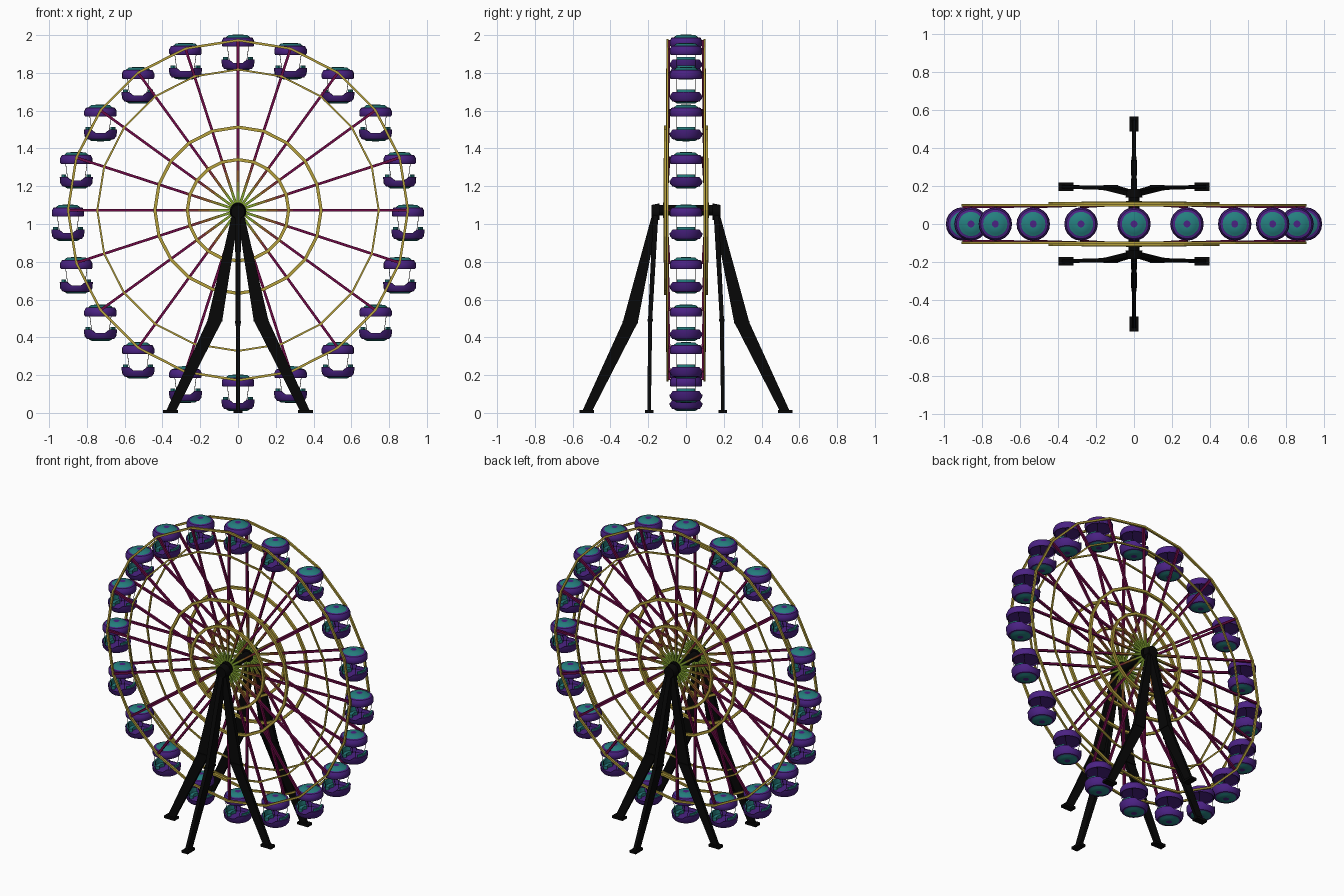
import bpy, bmesh, math
from mathutils import Vector, Matrix

if "Cube" in bpy.data.objects:
    bpy.data.objects.remove(bpy.data.objects["Cube"], do_unlink=True)

HUB = Vector((0, 0, 1.073))
COUNT = 20
RIM = 0.9


def material(name, r, g, b):
    m = bpy.data.materials.new(name)
    m.use_nodes = True
    m.diffuse_color = (r, g, b, 1)
    bsdf = m.node_tree.nodes["Principled BSDF"]
    bsdf.inputs["Base Color"].default_value = (r, g, b, 1)
    bsdf.inputs["Roughness"].default_value = 0.6
    return m


black = material("black steel", 0.002, 0.002, 0.002)
gold = material("gold", 0.46, 0.35, 0.045)
magenta = material("magenta", 0.15, 0.003, 0.058)
rust = material("rust red", 0.2, 0.025, 0.035)
orange = material("burnt orange", 0.25, 0.09, 0.02)
olive = material("olive", 0.26, 0.21, 0.025)
green = material("lime green", 0.22, 0.36, 0.03)
purple = material("purple", 0.07, 0.016, 0.23)
teal = material("teal", 0.018, 0.21, 0.21)


def finish(bm, name, mats, smooth=False):
    bmesh.ops.recalc_face_normals(bm, faces=bm.faces)
    mesh = bpy.data.meshes.new(name)
    bm.to_mesh(mesh)
    bm.free()
    for m in mats:
        mesh.materials.append(m)
    ob = bpy.data.objects.new(name, mesh)
    bpy.context.collection.objects.link(ob)
    if smooth:
        bpy.ops.object.select_all(action='DESELECT')
        ob.select_set(True)
        bpy.context.view_layer.objects.active = ob
        bpy.ops.object.shade_smooth_by_angle(angle=math.radians(40))
    return ob


def rod(bm, a, b, r1, r2, sides):
    a, b = Vector(a), Vector(b)
    d = b - a
    rot = d.to_track_quat('Z', 'Y').to_matrix().to_4x4()
    bmesh.ops.create_cone(bm, cap_ends=True, segments=sides, radius1=r1, radius2=r2,
                          depth=d.length, matrix=Matrix.Translation((a + b) / 2) @ rot)


def square_bar(bm, a, b, half, mat):
    """Square bar between two points, one pair of sides facing along y."""
    across = (b - a).cross(Vector((0, 1, 0))).normalized() * half
    depth = across.cross(b - a).normalized() * half
    ends = [[bm.verts.new(p + u * across + v * depth) for u, v in ((-1, -1), (1, -1), (1, 1), (-1, 1))]
            for p in (a, b)]
    for k in range(4):
        j = (k + 1) % 4
        bm.faces.new((ends[0][k], ends[0][j], ends[1][j], ends[1][k])).material_index = mat


def box(bm, centre, size):
    bmesh.ops.create_cube(bm, size=1, matrix=Matrix.Translation(centre) @ Matrix.Diagonal((*size, 1)))


def lathe(bm, profile, sides, start=0, sweep=math.tau, mats=None, closed=False, lift=None):
    """Turn (radius, z) points about z; a partial sweep gets end caps."""
    full = sweep > 6.28
    columns = []
    for i in range(sides if full else sides + 1):
        a = start + sweep * i / sides
        columns.append([bm.verts.new((r * math.cos(a), r * math.sin(a), z + (lift(a, k) if lift else 0)))
                        for k, (r, z) in enumerate(profile)])
    n = len(profile)
    for i in range(sides):
        c, d = columns[i], columns[(i + 1) % len(columns)]
        for k in range(n if closed else n - 1):
            j = (k + 1) % n
            f = bm.faces.new((c[k], d[k], d[j], c[j]))
            f.material_index = mats[k] if mats else 0
    if not full:
        bm.faces.new(columns[0])
        bm.faces.new(columns[-1][::-1])
    bmesh.ops.remove_doubles(bm, verts=bm.verts, dist=0.00005)


def rim_y(r):
    return 0.116 - 0.018 * r / RIM


# Wheel rings, one set on each face of the wheel
for side, label in ((-1, "front"), (1, "back")):
    for r, t, name in ((RIM, 0.0065, "outer_rim"), (0.745, 0.005, "second_rim"),
                       (0.44, 0.0085, "middle_ring"), (0.268, 0.0085, "inner_ring")):
        bm = bmesh.new()
        lathe(bm, [(r - t, -t), (r + t, -t), (r + t, t), (r - t, t)], COUNT, closed=True)
        ob = finish(bm, f"{label}_{name}", [gold])
        ob.rotation_euler.x = math.pi / 2
        ob.location = HUB + Vector((0, side * rim_y(r), 0))

    # Spokes run just inside the rings and change colour on their way out
    bm = bmesh.new()
    stops = (0.03, 0.1, 0.15, 0.21, 0.29, RIM)
    for i in range(COUNT):
        a = math.tau * i / COUNT
        points = [HUB + Vector((r * math.cos(a), side * (rim_y(r) - 0.008), r * math.sin(a))) for r in stops]
        for k in range(len(stops) - 1):
            square_bar(bm, points[k], points[k + 1], 0.007, k)
    finish(bm, f"{label}_spokes", [green, olive, orange, rust, magenta])

# Axle, hub discs and bearing blocks
bm = bmesh.new()
rod(bm, HUB + Vector((0, -0.17, 0)), HUB + Vector((0, 0.17, 0)), 0.028, 0.028, 16)
for s in (-1, 1):
    rod(bm, HUB + Vector((0, s * 0.098, 0)), HUB + Vector((0, s * 0.122, 0)), 0.042, 0.042, 16)
    rod(bm, HUB + Vector((0, s * 0.14, -0.008)), HUB + Vector((0, s * 0.183, -0.008)), 0.044, 0.036, 16)
finish(bm, "axle", [black], True)


def leg(name, path, widths, thicks, along_x):
    """Flat plate leg through horizontal sections, with a knee flange and a foot block."""
    bm = bmesh.new()
    rings = []
    for p, w, t in zip(path, widths, thicks):
        dx, dy = (w / 2, t / 2) if along_x else (t / 2, w / 2)
        rings.append([bm.verts.new((p[0] + sx * dx, p[1] + sy * dy, p[2]))
                      for sx, sy in ((-1, -1), (1, -1), (1, 1), (-1, 1))])
    for a, b in zip(rings, rings[1:]):
        for k in range(4):
            bm.faces.new((a[k], a[(k + 1) % 4], b[(k + 1) % 4], b[k]))
    bm.faces.new(rings[0])
    bm.faces.new(rings[-1])
    knee, sole = (widths[1], thicks[1] + 0.008, 0.012), (0.078, 0.045, 0.016)
    for centre, size in ((path[1], knee), ((path[-1][0], path[-1][1], 0.008), sole)):
        box(bm, centre, size if along_x else (size[1], size[0], size[2]))
    finish(bm, name, [black])


# Three bent legs on each side
for s, label in ((-1, "front"), (1, "back")):
    leg(f"{label}_centre_leg", [(0, s * 0.16, 1.06), (0, s * 0.295, 0.48), (0, s * 0.525, 0.005)],
        (0.033, 0.08, 0.052), (0.032, 0.024, 0.02), False)
    for x, hand in ((1, "left"), (-1, "right")):
        leg(f"{label}_{hand}_leg", [(x * 0.012, s * 0.16, 1.06), (x * 0.122, s * 0.19, 0.49), (x * 0.357, s * 0.195, 0.005)],
            (0.035, 0.078, 0.052), (0.028, 0.022, 0.018), True)

# Gondola canopy: purple with a raised teal roof and a purple cap at its middle
bm = bmesh.new()
lathe(bm, [(0, 0.029), (0.018, 0.03), (0.05, 0.027), (0.064, 0.015), (0.077, 0.013), (0.086, -0.004),
           (0.086, -0.026), (0.081, -0.033), (0.074, -0.026), (0, -0.022)],
      20, mats=[0, 1, 1, 0, 0, 0, 0, 0, 0])
canopy = finish(bm, "gondola_canopy", [purple, teal], True)


# Gondola tub: rim dips at the two doorways, teal dish underneath
def doorway(a, k):
    return -0.018 if k in (6, 7) and abs(math.cos(a)) < 0.5 else 0


bm = bmesh.new()
lathe(bm, [(0, -0.164), (0.018, -0.164), (0.05, -0.162), (0.062, -0.154), (0.072, -0.153), (0.085, -0.136),
           (0.088, -0.102), (0.08, -0.102), (0.076, -0.138), (0, -0.142)],
      20, mats=[0, 1, 1, 0, 0, 0, 0, 0, 0], lift=doorway)
tub = finish(bm, "gondola_tub", [purple, teal], True)

# Curved seats with backrests, and thin hanging rods
bm = bmesh.new()
for start in (0, math.pi):
    lathe(bm, [(0.079, -0.139), (0.079, -0.089), (0.068, -0.089), (0.064, -0.119), (0.044, -0.119), (0.044, -0.139)],
          8, start - 0.65, 1.3, closed=True)
seats = finish(bm, "gondola_seats", [teal])

bm = bmesh.new()
for x in (-1, 1):
    for y in (-1, 1):
        rod(bm, (x * 0.058, y * 0.05, -0.022), (x * 0.042, y * 0.05, -0.14), 0.0016, 0.0016, 5)
rods = finish(bm, "gondola_rods", [black])

# Hang one gondola at every rim corner, always upright
for part in (canopy, tub, seats, rods):
    for i in range(COUNT):
        a = math.tau * i / COUNT
        ob = part
        if i:
            ob = part.copy()
            ob.name = f"{part.name}_{i + 1}"
            bpy.context.collection.objects.link(ob)
        ob.location = HUB + Vector((RIM * math.cos(a), 0, RIM * math.sin(a)))
